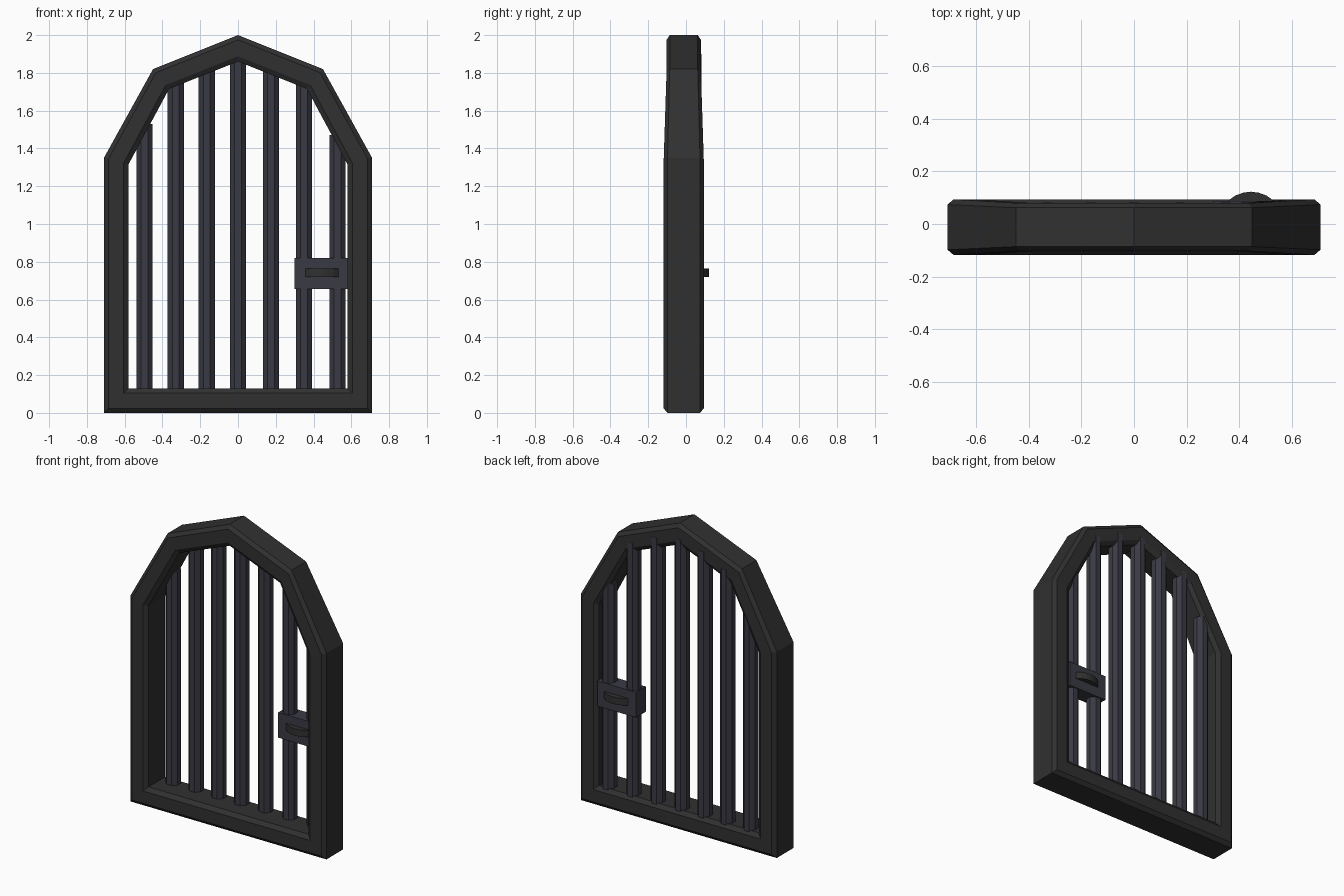
import bpy, math
from mathutils import Vector

if "Cube" in bpy.data.objects:
    bpy.data.objects.remove(bpy.data.objects["Cube"])

def material(name, rgb):
    m = bpy.data.materials.new(name)
    m.diffuse_color = (*rgb, 1)
    m.use_nodes = True
    m.node_tree.nodes["Principled BSDF"].inputs["Base Color"].default_value = m.diffuse_color
    return m

DARK = material("dark_iron", (0.03, 0.03, 0.03))
STEEL = material("blue_steel", (0.042, 0.042, 0.058))

def add_mesh(name, verts, faces, mat):
    me = bpy.data.meshes.new(name)
    me.from_pydata(verts, [], faces)
    me.materials.append(mat)
    ob = bpy.data.objects.new(name, me)
    bpy.context.collection.objects.link(ob)
    return ob

def prism(name, pts, z0, z1, mat):
    """Extrude an XY outline (counter-clockwise) from z0 to z1."""
    n = len(pts)
    verts = [(x, y, z) for z in (z0, z1) for x, y in pts]
    faces = [tuple(reversed(range(n))), tuple(range(n, 2 * n))]
    faces += [(i, (i + 1) % n, n + (i + 1) % n, n + i) for i in range(n)]
    return add_mesh(name, verts, faces, mat)

# Arched frame: chamfered section swept between outer and inner outlines
right_outer = [(0.71, 0), (0.71, 1.35), (0.45, 1.82)]
right_inner = [(0.58, 0.13), (0.58, 1.315), (0.365, 1.715)]
mirror = lambda half: [(-x, z) for x, z in reversed(half)]
outer = right_outer + [(0, 2.0)] + mirror(right_outer)
inner = right_inner + [(0, 1.86)] + mirror(right_inner)
section = [(0, -0.098), (0.18, -0.118), (0.8, -0.118), (1, -0.098),
           (1, 0.074), (0.8, 0.094), (0.18, 0.094), (0, 0.074)]
verts, faces = [], []
for o, i in zip(outer, inner):
    depth = 0.86 if o[1] > 1.5 else 1.0      # the crown is slimmer
    for t, y in section:
        p = Vector(o).lerp(Vector(i), t)
        verts.append((p.x, (y + 0.012) * depth - 0.012, p.y))
n, k = len(outer), len(section)
for a in range(n):
    b = (a + 1) % n
    for j in range(k):
        m = (j + 1) % k
        faces.append((a * k + j, a * k + m, b * k + m, b * k + j))
add_mesh("frame", verts, faces, DARK)

# Vertical octagonal bars near the back of the frame
BAR_Y = 0.038
R = 0.043 / math.cos(math.pi / 8)
bars = [(-0.495, 1.53), (-0.33, 1.79), (-0.165, 1.865), (0, 1.9),
        (0.175, 1.865), (0.35, 1.785), (0.527, 1.47)]
for x, top in bars:
    angs = [math.pi / 8 + s * math.pi / 4 for s in range(8)]
    prism("bar", [(x + R * math.cos(a), BAR_Y + R * math.sin(a)) for a in angs],
          0.1, top, STEEL)

# Lock box
prism("lock_box", [(0.30, -0.012), (0.58, -0.012), (0.58, 0.088), (0.30, 0.088)],
      0.655, 0.82, STEEL)

# Curved handles on both faces of the lock box
arc = [(-0.095, 0.045), (-0.06, 0.07), (-0.03, 0.081), (0, 0.085),
       (0.03, 0.081), (0.06, 0.07), (0.095, 0.045)]
for side, label in ((1, "back_handle"), (-1, "front_handle")):
    pts = [(0.445 - side * x, BAR_Y + side * y) for x, y in reversed(arc)]
    prism(label, pts[::-1], 0.72, 0.765, DARK)

# Consistent outward normals
import bmesh
for ob in bpy.context.collection.objects:
    bm = bmesh.new()
    bm.from_mesh(ob.data)
    bmesh.ops.recalc_face_normals(bm, faces=bm.faces)
    bm.to_mesh(ob.data)
    bm.free()
